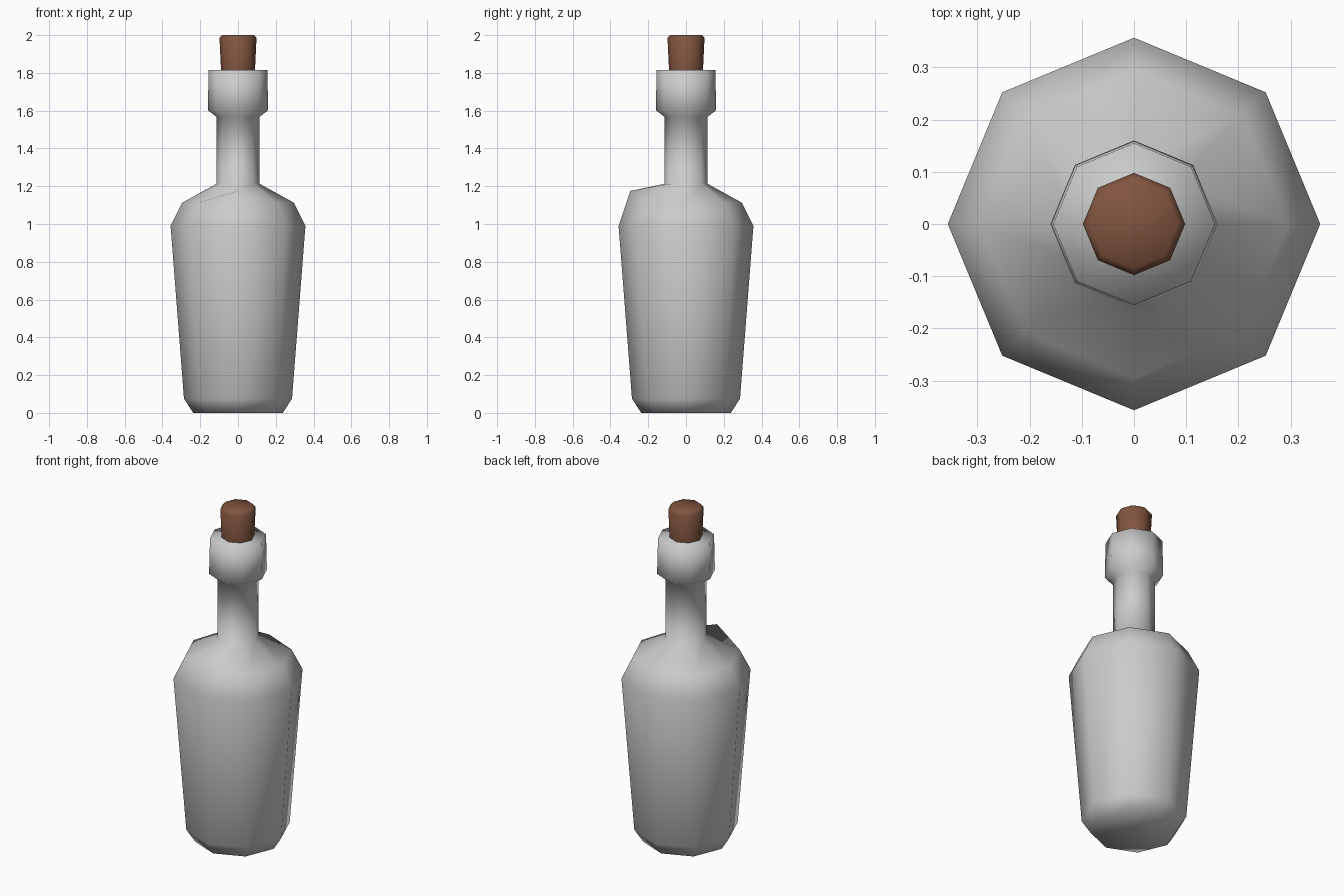
import bpy, bmesh, math

if "Cube" in bpy.data.objects:
    bpy.data.objects.remove(bpy.data.objects["Cube"])

SIDES = 8


def lathe(name, profile, color=None):
    """Closed eight-sided solid from (radius, height) rings, corners on the axes."""
    bm = bmesh.new()
    rings = []
    for r, z in profile:
        rings.append([bm.verts.new((r * math.cos(math.tau * i / SIDES),
                                    r * math.sin(math.tau * i / SIDES), z))
                      for i in range(SIDES)])
    for low, high in zip(rings, rings[1:]):
        for i in range(SIDES):
            j = (i + 1) % SIDES
            bm.faces.new((low[i], low[j], high[j], high[i]))
    bm.faces.new(rings[0][::-1])
    bm.faces.new(rings[-1])
    for f in bm.faces:
        f.smooth = True
    mesh = bpy.data.meshes.new(name)
    bm.to_mesh(mesh)
    bm.free()
    obj = bpy.data.objects.new(name, mesh)
    bpy.context.collection.objects.link(obj)
    if color:
        mat = bpy.data.materials.new(name + "_material")
        mat.diffuse_color = color
        mat.use_nodes = True
        mat.node_tree.nodes["Principled BSDF"].inputs["Base Color"].default_value = mat.diffuse_color
        mesh.materials.append(mat)
    return obj


# Glass bottle: base, tapered body, shoulder, neck and collar
bottle = lathe("bottle", [
    (0.237, 0.0), (0.286, 0.075), (0.357, 0.99), (0.295, 1.113),
    (0.114, 1.213), (0.114, 1.567), (0.16, 1.603), (0.155, 1.816)])

# Raised shoulder corner at the front
SHOULDER_RING, FRONT = 3, 6
bottle.data.vertices[SHOULDER_RING * SIDES + FRONT].co.z = 1.175

# Cork stopper, flaring slightly upwards
lathe("cork", [(0.089, 1.78), (0.09, 1.816), (0.098, 1.985), (0.085, 2.0)],
      (0.22, 0.09, 0.05, 1.0))
